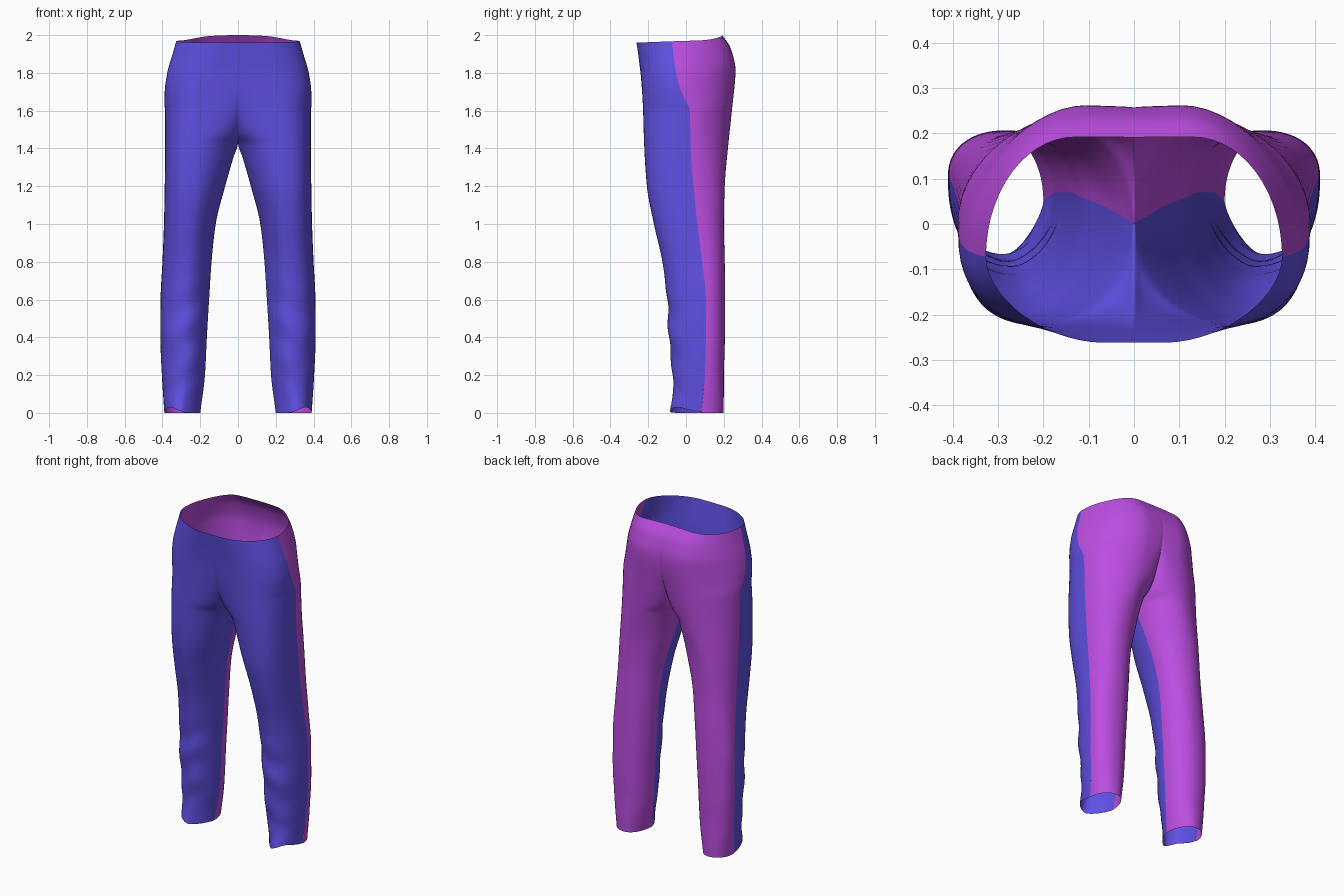
import bpy, math

if "Cube" in bpy.data.objects:
    bpy.data.objects.remove(bpy.data.objects["Cube"])

CROTCH, TOP = 1.43, 1.97
STEPS = 14

# inner edge: z, x, y front, y back (inseam below the crotch, centre seams above)
INNER = [(0, .20, .05, .05), (.2, .175, .07, .07), (.4, .165, .07, .07), (.6, .153, .07, .07),
         (.8, .14, .07, .07), (1.0, .118, .06, .06), (1.2, .068, .04, .04), (1.35, .025, .015, .015),
         (1.43, 0, 0, 0), (1.44, 0, -.045, .045), (1.47, 0, -.11, .11), (1.53, 0, -.165, .165),
         (1.62, 0, -.208, .208), (1.7, 0, -.227, .24), (1.8, 0, -.24, .258),
         (1.9, 0, -.252, .238), (1.97, 0, -.262, .191)]
# front ridge (x, y) and back ridge (x, y)
RIDGE = [(0, .30, -.085, .29, .198), (.1, .29, -.07, .29, .2), (.2, .28, -.07, .29, .2),
         (.35, .28, -.087, .29, .205), (.6, .27, -.10, .28, .207), (.8, .26, -.125, .27, .205),
         (1.0, .25, -.17, .26, .20), (1.2, .235, -.207, .24, .205), (1.43, .21, -.222, .17, .225),
         (1.62, .18, -.228, .13, .245), (1.8, .12, -.24, .11, .262), (1.9, .09, -.252, .11, .238),
         (1.97, .07, -.262, .13, .192)]
# outer seam and pocket edge: z, x, y
OUTER = [(0, .39, .08), (.2, .403, .10), (.4, .411, .105), (.6, .41, .105), (.8, .40, .085),
         (1.0, .392, .06), (1.2, .388, .04), (1.4, .386, .025), (1.6, .387, .02), (1.64, .389, .005),
         (1.7, .388, -.025), (1.8, .375, -.052), (1.9, .347, -.067), (1.97, .327, -.073)]
# roundness of the outer front and outer back corners
ROUND = [(0, 2.1, 2.2), (.8, 2.4, 2.2), (1.3, 2.7, 2.0), (1.7, 2.3, 1.75), (1.97, 1.8, 2.0)]


def sample(table, z):
    """Smooth monotone interpolation of every column at height z."""
    i = 0
    while i < len(table) - 2 and z > table[i + 1][0]:
        i += 1
    h = table[i + 1][0] - table[i][0]
    t = min(max((z - table[i][0]) / h, 0), 1)

    def slope(k, c):
        if k < 1 or k > len(table) - 2:
            j = min(max(k, 1), len(table) - 1)
            return (table[j][c] - table[j - 1][c]) / (table[j][0] - table[j - 1][0])
        a = (table[k][c] - table[k - 1][c]) / (table[k][0] - table[k - 1][0])
        b = (table[k + 1][c] - table[k][c]) / (table[k + 1][0] - table[k][0])
        return 0 if a * b <= 0 else 2 * a * b / (a + b)

    out = []
    for c in range(1, len(table[0])):
        out.append((2*t**3 - 3*t*t + 1) * table[i][c] + (t**3 - 2*t*t + t) * h * slope(i, c)
                   + (3*t*t - 2*t**3) * table[i + 1][c] + (t**3 - t*t) * h * slope(i + 1, c))
    return out


def quarter(side, ridge, n):
    """Superellipse corner from a side point to a front or back ridge point."""
    pts = []
    for k in range(STEPS + 1):
        a = math.pi / 2 * k / STEPS
        c, s = max(math.cos(a), 0) ** (2 / n), math.sin(a) ** (2 / n)
        pts.append((ridge[0] + (side[0] - ridge[0]) * c, side[1] + (ridge[1] - side[1]) * s))
    return pts


def smooth(a, b, v):
    t = min(max((v - a) / (b - a), 0), 1)
    return t * t * (3 - 2 * t)


def row(z, front):
    xi, yif, yib = sample(INNER, z)
    fx, fy, bx, by = sample(RIDGE, z)
    outer = sample(OUTER, z)
    nf, nb = sample(ROUND, z)
    if front:
        inner, ridge, n = (xi, yif), (fx, fy), nf
        ni = 1.4 + .35 * smooth(0, .25, z) + .25 * smooth(.6, 1.4, z)
    else:
        inner, ridge, n, ni = (xi, yib), (bx, by), nb, 2
    ring = quarter(inner, ridge, ni) + quarter(outer, ridge, n)[-2::-1]
    pts = []
    last = len(ring) - 1
    for k, (x, y) in enumerate(ring):
        u = k / last
        zz = z
        # waist rises toward the back, hem rises at the outer front
        w = smooth(1.6, TOP, z)
        b = min(max(y / .19, 0), 1) ** 2
        zz += w * (b * (.02 + .01 * (1 - (x / .22) ** 2)) - .01 * min(max(-y / .26, 0), 1))
        if front:
            zz += .03 * (1 - smooth(0, .2, z)) * math.exp(-((u - .72) / .2) ** 2)
            # fabric folds on the shin
            fold = smooth(.05, .2, z) * (1 - smooth(.5, .8, z)) * math.sin(math.pi * u)
            y += .005 * fold * math.sin(z * 30 + 7 * u)
            x += .003 * fold * math.sin(z * 26 - 5 * u)
        pts.append((x, y, zz))
    return pts


def panel(name, front, color):
    heights = [CROTCH * k / 70 for k in range(71)]
    heights += [CROTCH + (TOP - CROTCH) * (k / 40) ** 1.3 for k in range(1, 41)]
    rows = [row(z, front) for z in heights]
    m = len(rows[0])
    faces = []
    for r in range(len(rows) - 1):
        for k in range(m - 1):
            f = (r*m + k, r*m + k + 1, (r+1)*m + k + 1, (r+1)*m + k)
            faces.append(f if front else f[::-1])
    mesh = bpy.data.meshes.new(name)
    mesh.from_pydata([p for r in rows for p in r], [], faces)
    obj = bpy.data.objects.new(name, mesh)
    bpy.context.collection.objects.link(obj)
    mat = bpy.data.materials.new(name + "_fabric")
    mat.diffuse_color = color
    mat.use_nodes = True
    mat.node_tree.nodes["Principled BSDF"].inputs["Base Color"].default_value = mat.diffuse_color
    mesh.materials.append(mat)
    mesh.shade_smooth()
    mirror = obj.modifiers.new("mirror", 'MIRROR')
    mirror.use_clip = True
    mirror.merge_threshold = .0005
    # relax the fabric around the crotch, leaving the seams in place
    group = obj.vertex_groups.new(name="crotch_area")
    for r, z in enumerate(heights):
        for k in range(m):
            if k == 0 and z <= CROTCH + 1e-6:
                continue
            w = smooth(1.2, 1.4, z) * (1 - smooth(1.75, 1.93, z)) * (1 - smooth(.3, .5, k / m))
            if w > 0:
                group.add([r * m + k], w, 'REPLACE')
    relax = obj.modifiers.new("relax", 'SMOOTH')
    relax.vertex_group = group.name
    relax.factor = .5
    relax.iterations = 18
    return obj


# front and back fabric panels, meeting along the inseam and outer seam
panel("front_panel", True, (.115, .08, .76, 1))
panel("back_panel", False, (.5, .075, .75, 1))
